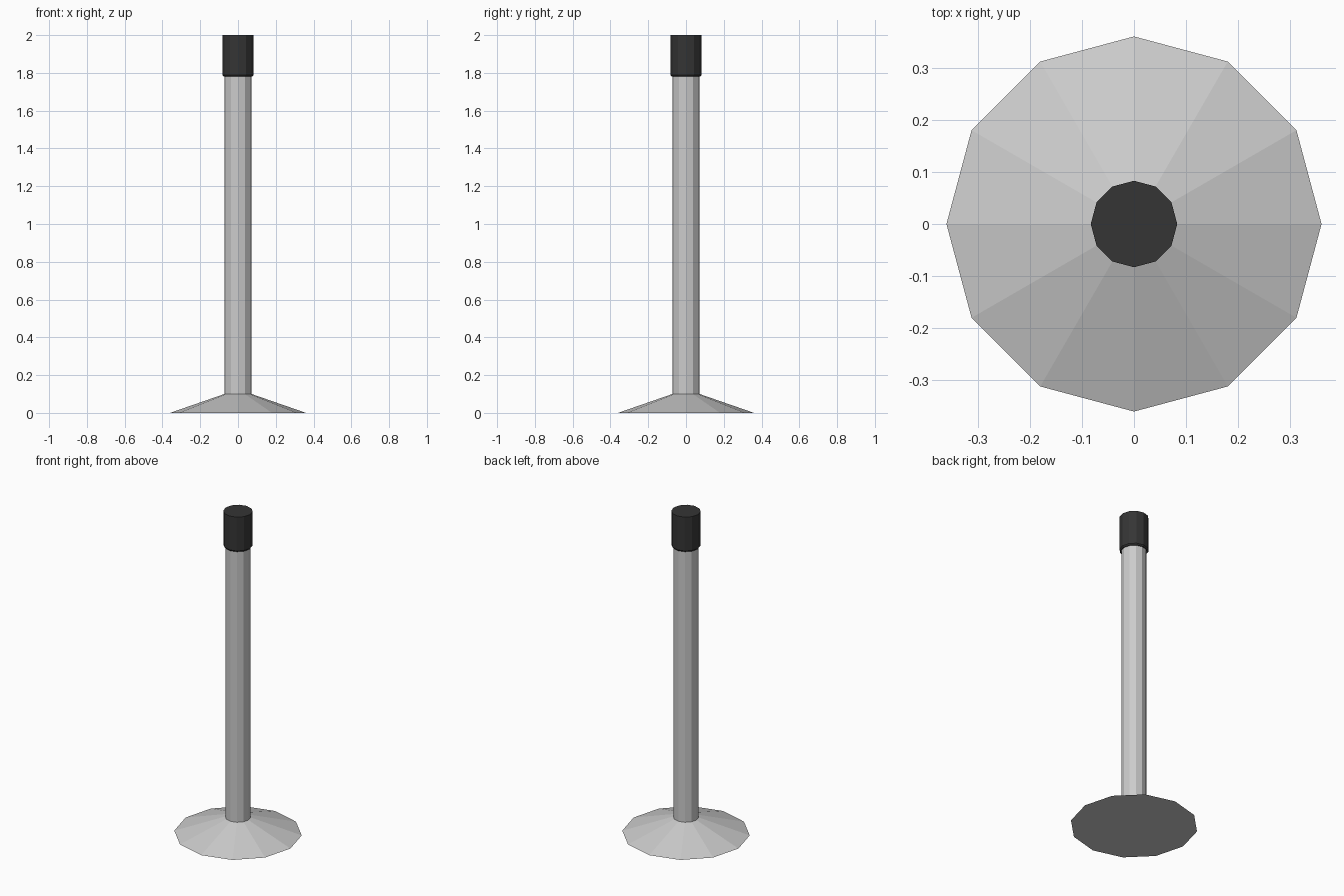
import bpy, bmesh
from math import cos, sin, tau

if "Cube" in bpy.data.objects:
    bpy.data.objects.remove(bpy.data.objects["Cube"])

SIDES = 12


def lathe(name, profile):
    """Flat-faced solid of revolution from (radius, height) points, bottom to top."""
    bm = bmesh.new()
    rings = [[bm.verts.new((r * cos(tau * i / SIDES), r * sin(tau * i / SIDES), z))
              for i in range(SIDES)] for r, z in profile]
    for low, high in zip(rings, rings[1:]):
        for i in range(SIDES):
            j = (i + 1) % SIDES
            bm.faces.new((low[i], low[j], high[j], high[i]))
    bm.faces.new(rings[0][::-1])
    bm.faces.new(rings[-1])
    mesh = bpy.data.meshes.new(name)
    bm.to_mesh(mesh)
    bm.free()
    obj = bpy.data.objects.new(name, mesh)
    bpy.context.collection.objects.link(obj)
    return obj


# Flared foot running straight into the pole
lathe("base_and_pole", [(0.36, 0), (0.072, 0.10), (0.072, 1.80)])

# Dark cap with a small bevel at its lower rim
cap = lathe("top_cap", [(0.077, 1.782), (0.083, 1.79), (0.083, 2.0)])
dark = bpy.data.materials.new("dark_rubber")
dark.diffuse_color = (0.035, 0.035, 0.035, 1)
dark.use_nodes = True
dark.node_tree.nodes["Principled BSDF"].inputs["Base Color"].default_value = dark.diffuse_color
cap.data.materials.append(dark)
